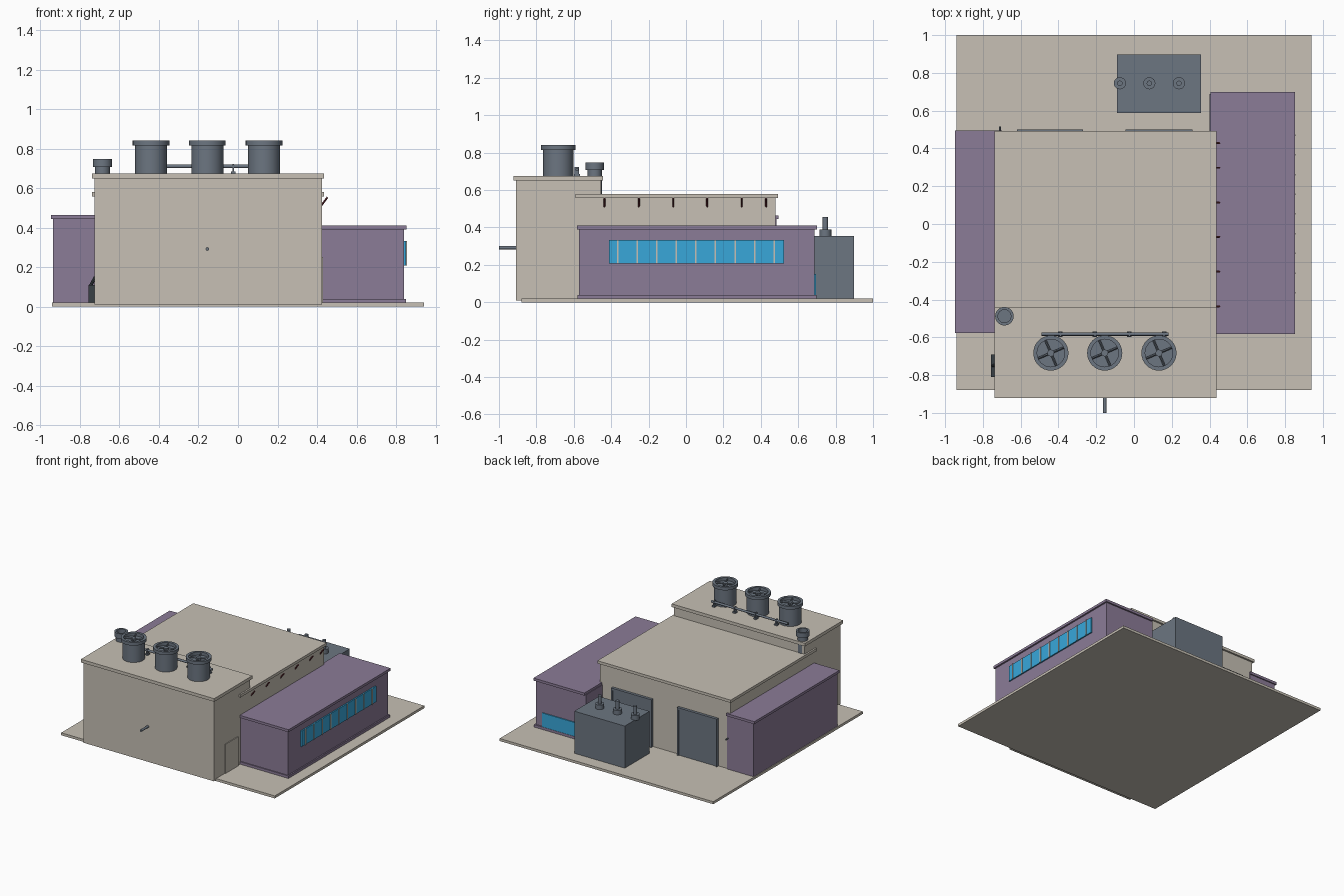
import bpy, bmesh, math
from mathutils import Vector, Matrix

if "Cube" in bpy.data.objects:
    bpy.data.objects.remove(bpy.data.objects["Cube"])


def mat(name, rgb):
    m = bpy.data.materials.new(name)
    m.diffuse_color = (*rgb, 1)
    m.use_nodes = True
    m.node_tree.nodes["Principled BSDF"].inputs["Base Color"].default_value = m.diffuse_color
    return m


BEIGE = mat("concrete", (0.57, 0.53, 0.46))
PURPLE = mat("purple_cladding", (0.26, 0.20, 0.31))
SLATE = mat("slate_metal", (0.15, 0.18, 0.22))
DARK = mat("dark_metal", (0.04, 0.05, 0.06))
BLUE = mat("blue_glass", (0.04, 0.39, 0.70))
RED = mat("dark_red", (0.16, 0.03, 0.04))


def finish(name, bm, m):
    bmesh.ops.recalc_face_normals(bm, faces=bm.faces)
    me = bpy.data.meshes.new(name)
    bm.to_mesh(me)
    bm.free()
    me.materials.append(m)
    ob = bpy.data.objects.new(name, me)
    bpy.context.collection.objects.link(ob)
    return ob


def box(name, x, y, z, m):
    bm = bmesh.new()
    size = Matrix.Diagonal((x[1] - x[0], y[1] - y[0], z[1] - z[0], 1))
    mid = Matrix.Translation((sum(x) / 2, sum(y) / 2, sum(z) / 2))
    bmesh.ops.create_cube(bm, size=1, matrix=mid @ size)
    return finish(name, bm, m)


def rod(name, a, b, r, m, n=16):
    a, b = Vector(a), Vector(b)
    bm = bmesh.new()
    rot = (b - a).to_track_quat('Z', 'Y').to_matrix().to_4x4()
    bmesh.ops.create_cone(bm, cap_ends=True, segments=n, radius1=r, radius2=r,
                          depth=(b - a).length, matrix=Matrix.Translation((a + b) / 2) @ rot)
    for f in bm.faces:
        f.smooth = len(f.verts) == 4 and n > 8
    for e in bm.edges:
        e.smooth = all(f.smooth for f in e.link_faces)
    return finish(name, bm, m)


def lathe(name, profile, x, y, m, n=32):
    # closed at both ends where the profile radius is zero
    bm = bmesh.new()
    vs = [bm.verts.new((x + r, y, z)) for r, z in profile]
    es = [bm.edges.new(p) for p in zip(vs, vs[1:])]
    bmesh.ops.spin(bm, geom=vs + es, cent=(x, y, 0), axis=(0, 0, 1),
                   angle=math.tau, steps=n)
    bmesh.ops.remove_doubles(bm, verts=bm.verts, dist=0.0002)
    bmesh.ops.recalc_face_normals(bm, faces=bm.faces)
    for f in bm.faces:
        f.smooth = True
    for e in bm.edges:
        e.smooth = e.calc_face_angle(0) < 0.6
    return finish(name, bm, m)


# Ground slab
box("base_slab", (-.94, .94), (-.88, 1), (0, .02), BEIGE)

# Tall front hall and lower rear hall, each with a projecting roof
box("front_hall", (-.725, .424), (-.91, -.455), (.01, .65), BEIGE)
box("front_hall_roof", (-.738, .436), (-.922, -.443), (.65, .675), BEIGE)
box("rear_hall", (-.725, .424), (-.58, .478), (.01, .56), BEIGE)
box("rear_hall_roof", (-.738, .436), (-.59, .492), (.558, .58), BEIGE)

# Right wing with skirting and roof
box("right_wing", (.40, .84), (-.572, .688), (.01, .392), PURPLE)
box("right_wing_skirting", (.41, .85), (-.58, .698), (.02, .04), PURPLE)
box("right_wing_roof", (.405, .853), (-.583, .70), (.39, .41), PURPLE)

# Left wing
box("left_wing", (-.935, -.70), (-.568, .485), (.01, .446), PURPLE)
box("left_wing_roof", (-.947, -.70), (-.577, .494), (.445, .465), PURPLE)

# Window band with mullions, and rear window
box("window_band", (.83, .850), (-.412, .525), (.208, .333), BLUE)
for i in range(9):
    y = -.365 + i * .1045
    box(f"mullion_{i}", (.84, .855), (y - .004, y + .004), (.208, .333), BEIGE)
box("rear_window", (.48, .78), (.68, .696), (.04, .15), BLUE)

# Side door and wall cabinet on the front hall
box("side_door", (.41, .43), (-.77, -.605), (.02, .252), BEIGE)
box("wall_cabinet", (-.757, -.71), (-.81, -.69), (.02, .11), DARK)
rod("cabinet_conduit", (-.75, -.75, .10), (-.722, -.75, .15), .008, DARK, 8)

# Rear roller doors with frames
for k, (a, b) in enumerate(((-.62, -.27), (-.045, .31))):
    box(f"roller_door_{k}", (a + .012, b - .012), (.47, .492), (.02, .385), SLATE)
    box(f"door_frame_top_{k}", (a, b), (.47, .50), (.385, .40), SLATE)
    for s, x in enumerate((a, b - .012)):
        box(f"door_frame_side_{k}_{s}", (x, x + .012), (.47, .50), (.02, .385), SLATE)
rod("rear_wall_spout", (-.71, .47, .265), (-.71, .515, .265), .005, SLATE, 8)

# Front outlet pipe
rod("front_outlet", (-.155, -1, .292), (-.155, -.90, .292), .009, SLATE)

# Transformer with three bushings
box("transformer", (-.09, .355), (.588, .898), (.01, .355), SLATE)
for i, x in enumerate((-.075, .081, .238)):
    rod(f"bushing_base_{i}", (x, .745, .35), (x, .745, .39), .032, SLATE, 24)
    rod(f"bushing_stem_{i}", (x, .745, .38), (x, .745, .455), .014, SLATE)


# Roof fans: open-topped drums with a rim, hub and crossed bars
def fan(name, x, y, r, rim, z0, z1, z2):
    inner = r * .9
    lathe(name, [(0, z0), (r, z0), (r, z1), (rim, z1), (rim, z2),
                 (inner, z2), (inner, z1), (0, z1)], x, y, SLATE)


for i, x in enumerate((-.44, -.155, .132)):
    fan(f"roof_fan_{i}", x, -.683, .081, .093, .67, .815, .84)
    rod(f"fan_hub_{i}", (x, -.683, .81), (x, -.683, .834), .018, SLATE)
    for j in range(2):
        d = Vector((math.cos(.4 + j * math.pi / 2), math.sin(.4 + j * math.pi / 2), 0)) * .08
        c = Vector((x, -.683, .828))
        rod(f"fan_bar_{i}_{j}", c - d, c + d, .006, SLATE, 4)
fan("small_vent", -.686, -.488, .038, .049, .575, .708, .748)

# Roof pipe on brackets
rod("roof_pipe", (-.49, -.583, .71), (.183, -.583, .71), .009, SLATE)
for i in range(4):
    x = -.39 + i * .183
    box(f"pipe_bracket_{i}", (x - .012, x + .012), (-.598, -.568), (.67, .685), SLATE)
    box(f"pipe_post_{i}", (x - .005, x + .005), (-.595, -.571), (.68, .722), SLATE)

# Slanted eave brackets along the right side
for i, y in enumerate((-.436, -.252, -.068, .113, .298, .428)):
    rod(f"eave_bracket_{i}", (.42, y, .51), (.453, y, .554), .005, RED, 8)
